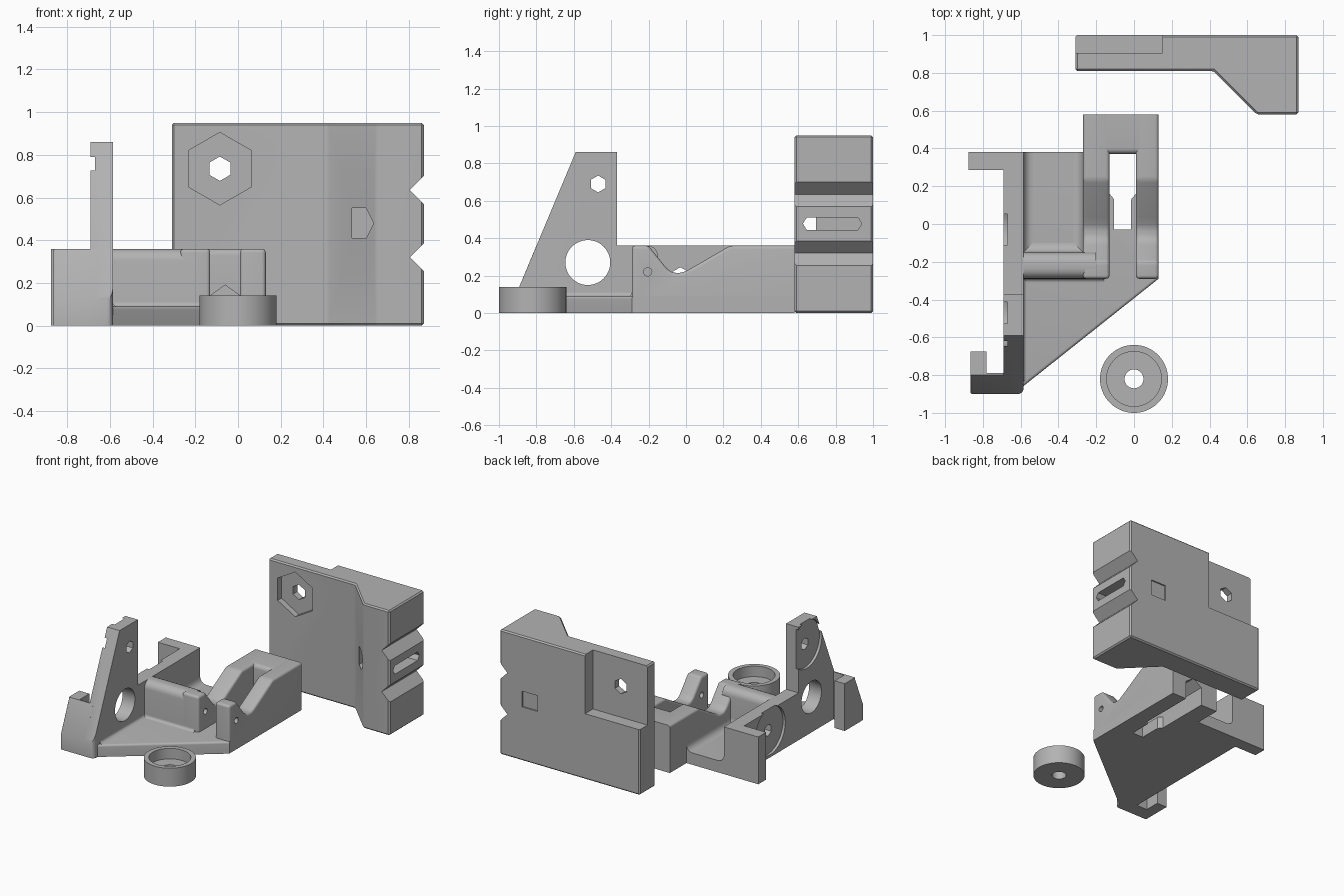
import bpy, bmesh, math
from mathutils import Vector

cube = bpy.data.objects.get("Cube")
if cube:
    bpy.data.objects.remove(cube)

grey = bpy.data.materials.new("plain_grey")
grey.use_nodes = True
grey.diffuse_color = (0.45, 0.45, 0.45, 1)
grey.node_tree.nodes["Principled BSDF"].inputs["Base Color"].default_value = grey.diffuse_color


def prism(name, pts, axis, lo, hi, bevel=0, rule=None, segments=5):
    """Extrude a 2D outline along an axis, rounding the edges chosen by a rule."""
    def place(p, d):
        return {"x": (d, p[0], p[1]), "y": (p[0], d, p[1]), "z": (p[0], p[1], d)}[axis]
    bm = bmesh.new()
    low = [bm.verts.new(place(p, lo)) for p in pts]
    high = [bm.verts.new(place(p, hi)) for p in pts]
    bm.faces.new(low)
    bm.faces.new(high)
    n = len(pts)
    for i in range(n):
        j = (i + 1) % n
        bm.faces.new((low[i], low[j], high[j], high[i]))
    bmesh.ops.recalc_face_normals(bm, faces=bm.faces)
    if bevel:
        edges = [e for e in bm.edges if rule is None or rule(e.verts[0].co, e.verts[1].co)]
        bmesh.ops.bevel(bm, geom=edges, offset=bevel, segments=segments, profile=0.5,
                        affect='EDGES', clamp_overlap=True)
    mesh = bpy.data.meshes.new(name)
    bm.to_mesh(mesh)
    bm.free()
    mesh.materials.append(grey)
    ob = bpy.data.objects.new(name, mesh)
    bpy.context.collection.objects.link(ob)
    return ob


def rect(a0, a1, b0, b1):
    return [(a0, b0), (a1, b0), (a1, b1), (a0, b1)]


def ngon(a, b, r, n, turn=0.0):
    return [(a + r * math.cos(math.tau * i / n + turn),
             b + r * math.sin(math.tau * i / n + turn)) for i in range(n)]


def cut(ob, *cutters):
    """Subtract cutters one after another, then discard them."""
    for c in cutters:
        mod = ob.modifiers.new("cut", 'BOOLEAN')
        mod.operation = 'DIFFERENCE'
        mod.solver = 'EXACT'
        mod.object = c
    bpy.context.view_layer.update()
    dg = bpy.context.evaluated_depsgraph_get()
    mesh = bpy.data.meshes.new_from_object(ob.evaluated_get(dg))
    ob.modifiers.clear()
    ob.data = mesh
    for c in cutters:
        bpy.data.objects.remove(c)


def cove(a, b, sign, r=0.05):
    """Concave corner profile: wall at a, floor at b."""
    arc = [(a + sign * r * (1 - math.sin(t * math.pi / 12)),
            b + r * (1 - math.cos(t * math.pi / 12))) for t in range(7)]
    return [(a - sign * 0.01, b - 0.01), (a + sign * r, b - 0.01)] + arc + [(a - sign * 0.01, b + r)]


HEX = math.pi / 6

# Clamp plate: thick end with two V grooves
clamp = prism("clamp_plate", [(-.31, .81), (.42, .81), (.65, .58), (.87, .58), (.87, 1), (-.31, 1)],
              "z", 0, .95, .01, segments=1)
grooves = [prism("groove", [(.805, z), (.885, z - .08), (.885, z + .08)], "y", .5, 1.1)
           for z in (.32, .635)]
cut(clamp, *grooves,
    prism("rear_step", rect(-.4, .15, .5, 1.1), "y", .905, 1.1),
    prism("nut_recess", ngon(-.085, .735, .17, 6, HEX), "y", .7, .855),
    prism("bolt_hole", ngon(-.085, .735, .057, 6, HEX), "y", .7, 1.1),
    prism("nut_slot", [(.535, .41), (.6, .41), (.635, .48), (.6, .55), (.535, .55)], "y", .5, .94),
    prism("rear_mark", rect(.55, .68, .41, .53), "y", .99, 1.1),
    prism("side_slot", [(.625, .478), (.645, .445), (.92, .445), (.94, .478), (.92, .51), (.645, .51)],
          "x", .6, 1))

# Cupped washer
washer = prism("washer", ngon(0, -.82, .18, 64), "z", 0, .14)
cut(washer, prism("cup", ngon(0, -.82, .145, 64), "z", .06, .3),
    prism("bore", ngon(0, -.82, .05, 32), "z", -.1, .3))


# Tunnel under the rear of the bracket
def tunnel():
    return prism("tunnel", [(-.13, -.1), (.01, -.1), (.01, .14), (-.06, .19), (-.13, .14)], "y", .37, .7)


# Bracket floor with the stepped slot
base = prism("bracket_base", [(-.6, -.87), (.13, -.29), (.13, .58), (-.27, .58), (-.27, .38),
                              (-.6, .38)], "z", 0, .09, .015,
             lambda p, q: p.z > .08 and q.z > .08 and p.y + q.y < -1.1 and abs(p.x - q.x) > .5)
cut(base, prism("slot", [(-.105, -.03), (-.015, -.03), (-.015, .13), (.01, .16), (.01, .372),
                         (-.13, .372), (-.13, .16), (-.105, .13)], "z", -.1, .2),
    tunnel())

# Tall side wall with round and hex holes
wall = prism("side_wall", [(-.9, 0), (-.9, .12), (-.59, .86), (-.37, .86), (-.37, .36),
                           (.38, .36), (.38, 0)], "x", -.69, -.585, .03,
             lambda p, q: p.x > -.6 and q.x > -.6 and max(p.y, q.y) < -.8 and max(p.z, q.z) < .2
             and abs(p.y - q.y) < .01)
cutters = [prism("large_hole", ngon(-.525, .27, .12, 48), "x", -1, 0)]
for y, z in ((-.47, .69), (-.03, .2)):
    cutters.append(prism("hex_hole", ngon(y, z, .045, 6, HEX), "x", -1, -.5))
    cutters.append(prism("round_recess", ngon(y, z, .18, 48), "x", -.8, -.67))
cut(wall, *cutters)

# Front hook with sloped, rounded corner and its return lip
prism("front_hook", [(-.9, 0), (-.9, .12), (-.8, .36), (-.79, .36), (-.79, 0)], "x", -.865, -.66, .08,
      lambda p, q: p.x < -.8 and q.x < -.8 and max(p.y, q.y) < -.795 and p.z != q.z, 6)
prism("hook_lip", rect(-.865, -.78, -.8, -.675), "z", 0, .36)

# Rear tab
prism("rear_tab", rect(-.875, -.68, .285, .38), "z", 0, .36)

# Rounded cross ridge
prism("cross_ridge", rect(-.29, -.15, 0, .36), "x", -.62, -.2, .055,
      lambda p, q: p.z > .3 and q.z > .3 and abs(p.x - q.x) > .1)

# Pair of dipped arms with a pivot hole
dip = [(-.29, 0), (-.29, .36), (-.2, .36), (-.1, .235), (-.07, .215), (-.02, .215), (.02, .235),
       (.235, .36), (.58, .36), (.58, 0)]
for name, x0, x1 in (("inner_arm", -.27, -.13), ("outer_arm", .01, .13)):
    arm = prism(name, dip, "x", x0, x1, .05,
                lambda p, q: max(p.z, q.z) > .1 and max(p.y, q.y) < .57 or
                (min(p.z, q.z) > .1 and abs(p.y - q.y) > .1))
    cut(arm, prism("pivot_hole", ngon(-.205, .22, .022, 24), "x", -.4, .3))

# Bridge joining the arms
bridge = prism("rear_bridge", rect(-.2, .07, .37, .58), "z", 0, .36, .03,
               lambda p, q: p.z > .3 and q.z > .3 and max(p.y, q.y) < .4)
cut(bridge, tunnel())

# Coves softening the inside corners
prism("wall_cove", cove(-.585, .09, 1), "y", -.16, .38)
prism("arm_cove", cove(-.27, .09, -1), "y", -.16, .38)
prism("ridge_cove", cove(-.15, .09, 1), "x", -.6, -.26)
prism("front_cove", cove(-.585, .09, 1, .02), "y", -.83, -.28)
prism("ridge_front_cove", cove(-.29, .09, -1, .02), "x", -.6, -.16)

# Smooth the rounded surfaces, keep edges crisp
bpy.ops.object.select_all(action='DESELECT')
for ob in bpy.context.scene.objects:
    if ob.type == 'MESH':
        ob.select_set(True)
        bpy.context.view_layer.objects.active = ob
bpy.ops.object.shade_smooth_by_angle(angle=math.radians(32))
